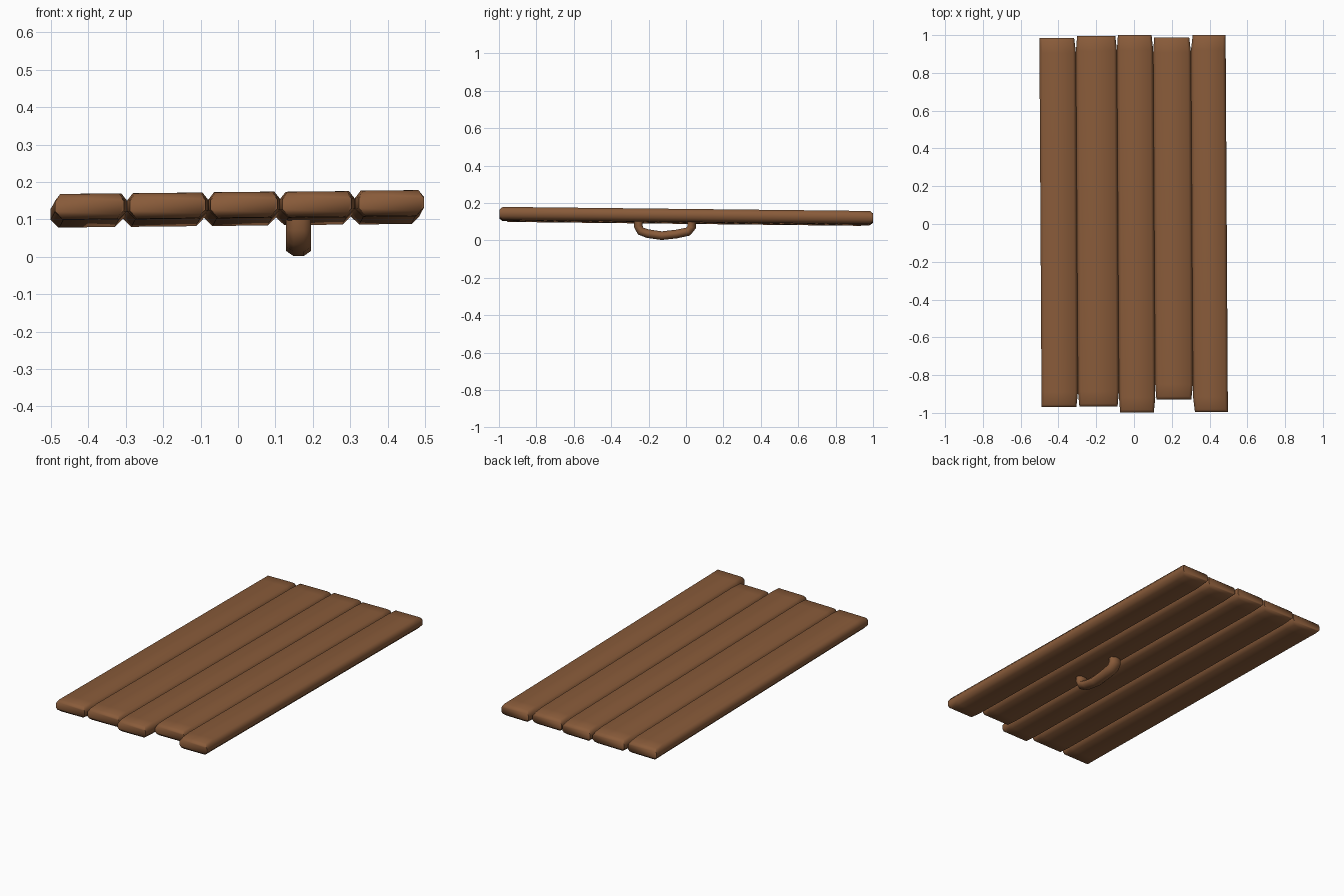
import bpy, bmesh, math
from mathutils import Vector

if "Cube" in bpy.data.objects:
    bpy.data.objects.remove(bpy.data.objects["Cube"])

wood = bpy.data.materials.new("brown wood")
wood.diffuse_color = (0.25, 0.105, 0.042, 1)
wood.use_nodes = True
wood.node_tree.nodes["Principled BSDF"].inputs["Base Color"].default_value = wood.diffuse_color


def skin(name, rings):
    """Closed mesh lofted through rings of points."""
    bm = bmesh.new()
    vs = [[bm.verts.new(p) for p in r] for r in rings]
    n = len(vs[0])
    for a, b in zip(vs, vs[1:]):
        for i in range(n):
            bm.faces.new((a[i], a[(i + 1) % n], b[(i + 1) % n], b[i]))
    bm.faces.new(vs[0])
    bm.faces.new(vs[-1])
    bmesh.ops.recalc_face_normals(bm, faces=bm.faces)
    me = bpy.data.meshes.new(name)
    bm.to_mesh(me)
    bm.free()
    me.materials.append(wood)
    ob = bpy.data.objects.new(name, me)
    bpy.context.collection.objects.link(ob)
    bpy.context.view_layer.objects.active = ob
    ob.select_set(True)
    bpy.ops.object.shade_smooth_by_angle(angle=math.radians(60))
    ob.select_set(False)
    return ob


def tilt(x, y):
    # the door leans slightly on its handle
    return 0.128 + 0.0105 * x - 0.011 * y


def section(y, l, r, h, c):
    pts = [(l + c, -h), (r - c, -h), (r, -h + c), (r, h - c * 0.9),
           (r - c * 0.7, h), (l + c * 0.7, h), (l, h - c * 0.9), (l, -h + c)]
    return [(x, y, tilt(x, y) + z) for x, z in pts]


# planks: front y, back y, left/right edge at mid length, inner gaps (left, right)
planks = [(-0.970, 0.985, -0.495, -0.302, 0.0, 0.009),
          (-0.966, 0.996, -0.302, -0.085, 0.007, 0.008),
          (-0.998, 1.000, -0.085, 0.107, 0.006, 0.008),
          (-0.928, 0.988, 0.107, 0.307, 0.006, 0.009),
          (-0.996, 1.000, 0.307, 0.491, 0.010, 0.0)]
for i, (y0, y1, l, r, gl, gr) in enumerate(planks):
    rings = []
    for y, k, h, c in ((y0, 1, 0.022, 0.010), (y0 + 0.015, 0.8, 0.034, 0.020),
                       (y0 + 0.08, 0, 0.035, 0.022), (y1 - 0.08, 0, 0.035, 0.022),
                       (y1 - 0.015, 0.8, 0.034, 0.020), (y1, 1, 0.022, 0.010)):
        s = -0.006 * y
        rings.append(section(y, l + s + gl * k, r + s - gr * k, h, c))
    skin("plank_%d" % (i + 1), rings)

# curved handle under the planks
path = [(-0.253, 0.115), (-0.255, 0.075), (-0.243, 0.050), (-0.205, 0.036),
        (-0.130, 0.025), (-0.050, 0.034), (0.012, 0.047), (0.030, 0.070), (0.030, 0.115)]
rings = []
for i, p in enumerate(path):
    a, b = path[max(i - 1, 0)], path[min(i + 1, len(path) - 1)]
    t = Vector((b[0] - a[0], b[1] - a[1])).normalized()
    ring = []
    for k in range(8):
        ang = math.tau * (k + 0.5) / 8
        u, v = 0.036 * math.cos(ang), 0.025 * math.sin(ang)
        ring.append((0.162 + u, p[0] - t.y * v, p[1] + t.x * v))
    rings.append(ring)
skin("handle", rings)
